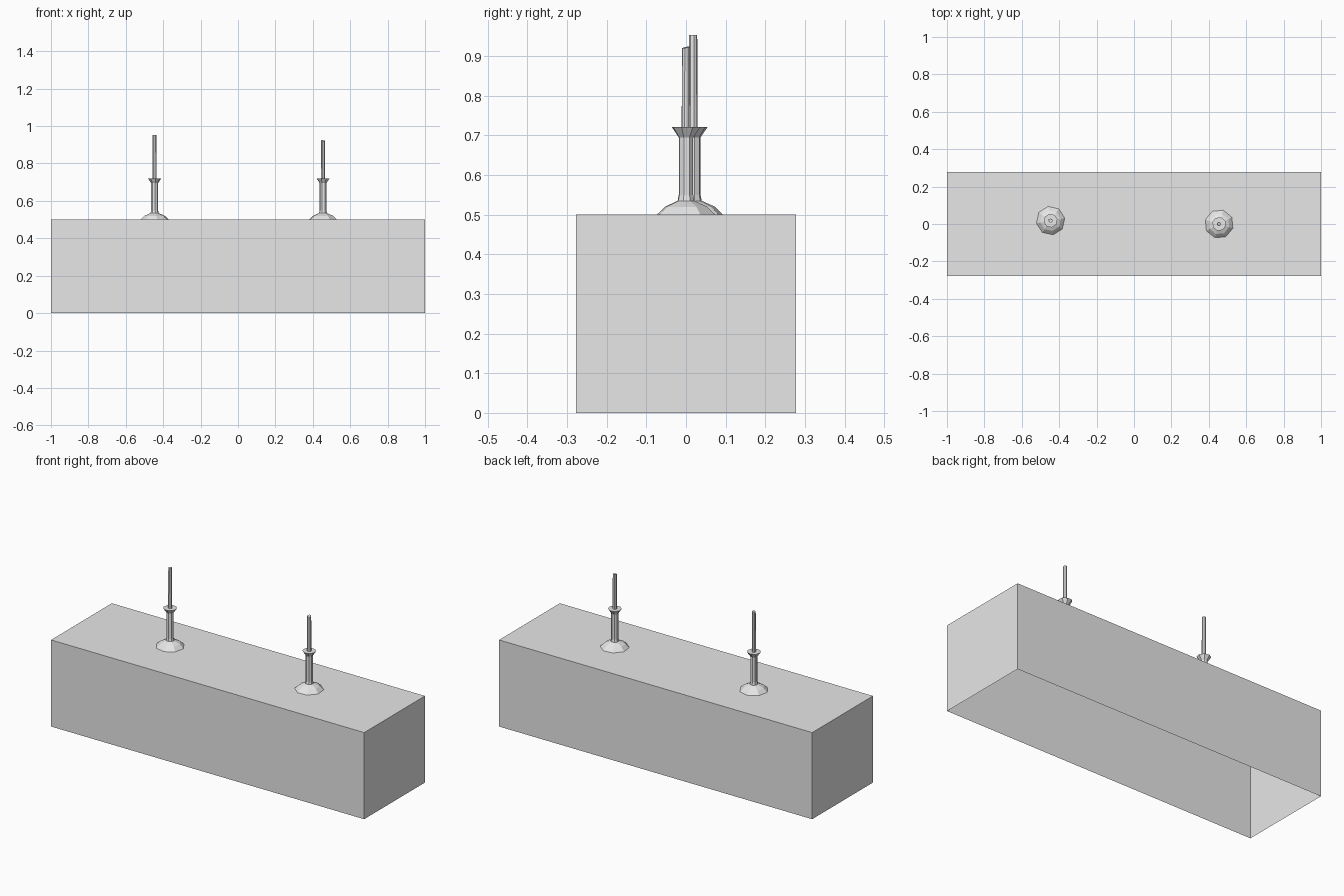
import bpy, bmesh, math

default = bpy.data.objects.get("Cube")
if default:
    bpy.data.objects.remove(default)

# Single grey finish
GREY = (0.8, 0.8, 0.8, 1)
grey = bpy.data.materials.new("plain_grey")
grey.use_nodes = True
grey.diffuse_color = GREY
grey.node_tree.nodes["Principled BSDF"].inputs["Base Color"].default_value = GREY

LENGTH, DEPTH, HEIGHT = 2.0, 0.554, 0.5
SIDES = 8


def finish(name, bm, location=(0, 0, 0), turn=0):
    bmesh.ops.recalc_face_normals(bm, faces=bm.faces)
    mesh = bpy.data.meshes.new(name)
    bm.to_mesh(mesh)
    bm.free()
    mesh.materials.append(grey)
    obj = bpy.data.objects.new(name, mesh)
    obj.location = location
    obj.rotation_euler.z = math.radians(turn)
    bpy.context.collection.objects.link(obj)
    return obj


def lathe(name, profile, location, turn, slant=0):
    """Faceted turned part from (radius, height) pairs, capped on top."""
    bm = bmesh.new()
    rings = []
    for radius, z in profile:
        ring = []
        for i in range(SIDES):
            a = math.tau * i / SIDES
            ring.append(bm.verts.new((radius * math.cos(a), radius * math.sin(a), z)))
        rings.append(ring)
    for low, high in zip(rings, rings[1:]):
        for i in range(SIDES):
            j = (i + 1) % SIDES
            bm.faces.new((low[i], low[j], high[j], high[i]))
    for v in rings[-1]:
        v.co.z += slant * v.co.y
    bm.faces.new(rings[-1])
    return finish(name, bm, location, turn)


# Hollow box body, open underneath
bm = bmesh.new()
bmesh.ops.create_cube(bm, size=1)
bmesh.ops.scale(bm, vec=(LENGTH, DEPTH, HEIGHT), verts=bm.verts)
bmesh.ops.translate(bm, vec=(0, 0, HEIGHT / 2), verts=bm.verts)
floor = [f for f in bm.faces if f.normal.z < -0.5]
bmesh.ops.delete(bm, geom=floor, context="FACES_ONLY")
finish("box_body", bm)

# Two posts: domed foot, shaft with flared collar, thin rod
STAND = [(0.077, 0), (0.056, 0.02), (0.022, 0.035), (0.019, 0.05),
         (0.019, 0.195), (0.037, 0.221)]

for side, x, y, rod_top, turn, slant in (
        ("right", -0.446, 0.018, 0.453, 10, 0),
        ("left", 0.455, 0.0, 0.422, 28, 0.25)):
    spot = (x, y, HEIGHT)
    lathe(side + "_post_stand", STAND, spot, turn)
    lathe(side + "_post_rod", [(0.0115, 0.215), (0.0105, rod_top)], spot, turn, slant)
